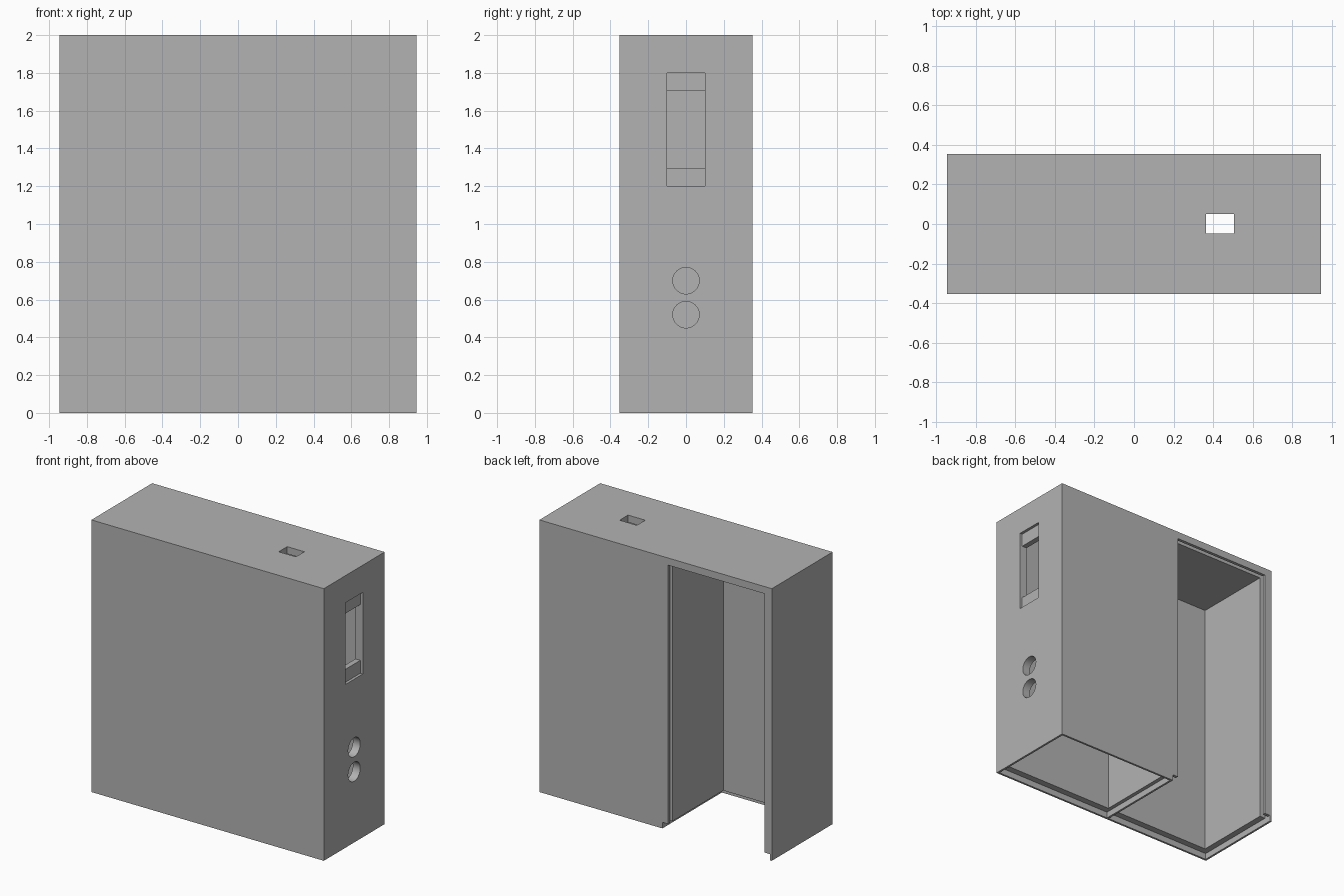
import bpy
import math

cube = bpy.data.objects.get("Cube")
if cube:
    bpy.data.objects.remove(cube, do_unlink=True)

# Single plain plastic colour
grey = bpy.data.materials.new("light_grey_plastic")
grey.use_nodes = True
colour = (0.45, 0.45, 0.45, 1)
grey.diffuse_color = colour
grey.node_tree.nodes["Principled BSDF"].inputs["Base Color"].default_value = colour

W, D, H = 0.945, 0.353, 2.0     # half width, half depth, height
OUT = 0.1                       # overshoot of open cuts
FRONT, BACK = -0.29, 0.29       # inner wall faces
CEILING = 1.947
RIM, STEP = 0.338, 0.045        # lid seat reach and depth


def box(name, x, y, z):
    """Box from its (min, max) range on each axis."""
    spans = (x, y, z)
    bpy.ops.mesh.primitive_cube_add(size=1, location=[(a + b) / 2 for a, b in spans])
    ob = bpy.context.object
    ob.name = name
    ob.scale = [b - a for a, b in spans]
    bpy.ops.object.transform_apply(location=True, rotation=False, scale=True)
    ob.data.materials.append(grey)
    return ob


def rod(name, z, radius):
    """Round cutter running along x through the side wall."""
    bpy.ops.mesh.primitive_cylinder_add(vertices=48, radius=radius, depth=0.3,
                                        location=(W, 0, z),
                                        rotation=(0, math.pi / 2, 0))
    ob = bpy.context.object
    ob.name = name
    ob.data.materials.append(grey)
    return ob


case = box("case_shell", (-W, W), (-D, D), (0, H))

cutters = [
    # closed compartment, open underneath, with its lid seat
    box("closed_compartment", (-0.012, 0.885), (FRONT, BACK), (-OUT, CEILING)),
    box("closed_lid_seat", (-0.04, 0.93), (-RIM, RIM), (-OUT, STEP)),
    # open compartment, running out through the back and bottom
    box("open_compartment", (-0.885, -0.1), (FRONT, D + OUT), (-OUT, CEILING)),
    box("open_lid_seat", (-0.93, -0.055), (-RIM, D + OUT), (-OUT, STEP)),
    # groove for the sliding back panel
    box("panel_groove", (-0.93, -0.055), (0.3, 0.33), (-OUT, 1.985)),
    # cable slot in the top
    box("top_slot", (0.365, 0.505), (-0.048, 0.05), (CEILING - OUT, H + OUT)),
    # stepped socket opening in the side
    box("socket_recess", (0.925, W + OUT), (-0.1, 0.1), (1.2, 1.8)),
    box("socket_opening", (0.8, W + OUT), (-0.1, 0.1), (1.295, 1.705)),
    # two round button holes
    rod("upper_button_hole", 0.7, 0.07),
    rod("lower_button_hole", 0.52, 0.07),
]

for cutter in cutters:
    mod = case.modifiers.new(cutter.name, "BOOLEAN")
    mod.operation = "DIFFERENCE"
    mod.solver = "EXACT"
    mod.object = cutter

# Bake the cuts, then drop the cutters
bpy.ops.object.select_all(action="DESELECT")
case.select_set(True)
bpy.context.view_layer.objects.active = case
for mod in list(case.modifiers):
    bpy.ops.object.modifier_apply(modifier=mod.name)
for cutter in cutters:
    bpy.data.objects.remove(cutter, do_unlink=True)

bpy.ops.object.shade_smooth_by_angle(angle=math.radians(30))
